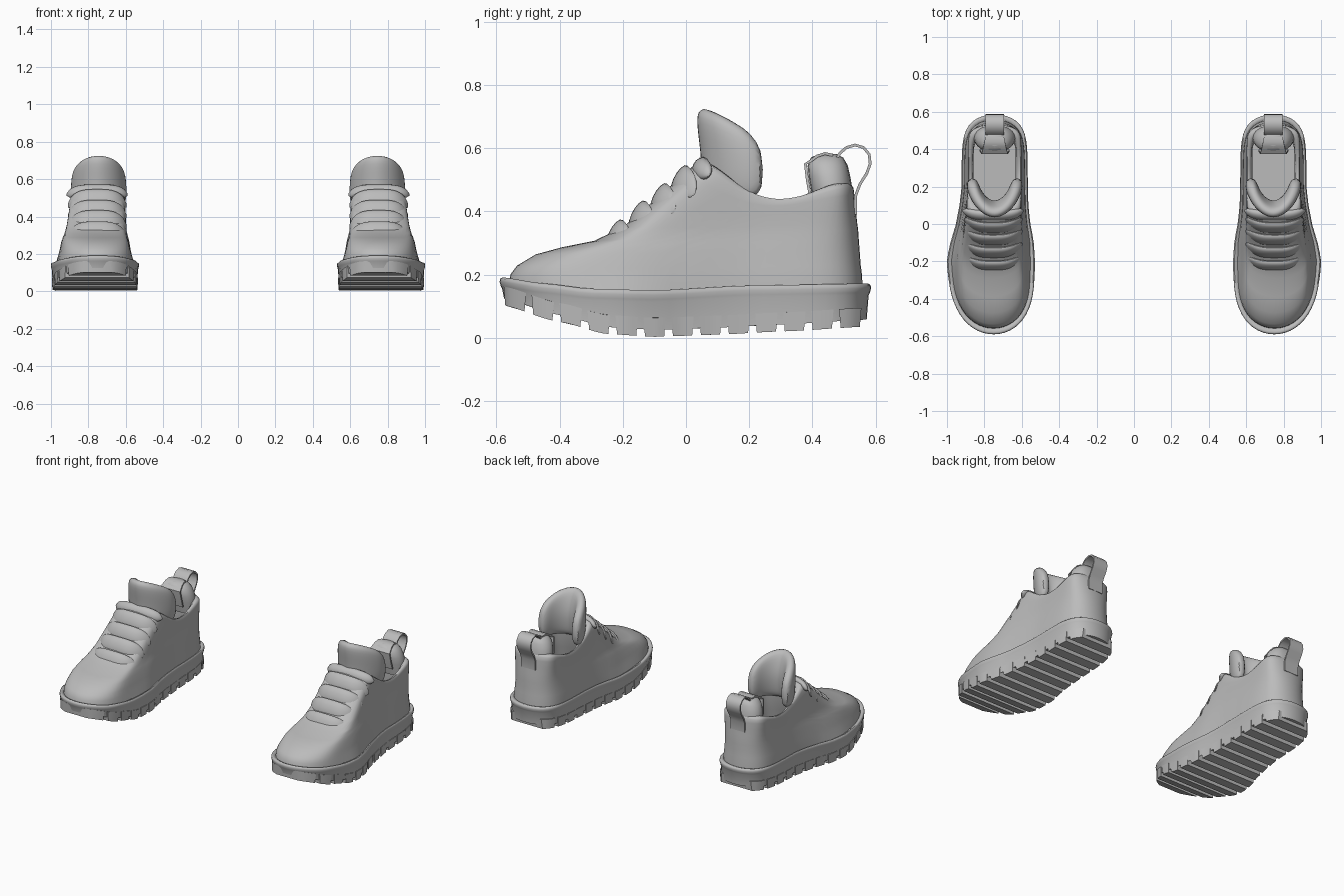
import bpy, bmesh, math

if "Cube" in bpy.data.objects:
    bpy.data.objects.remove(bpy.data.objects["Cube"])

grey = bpy.data.materials.new("mid grey")
grey.diffuse_color = (0.5, 0.5, 0.5, 1)
grey.use_nodes = True
grey.node_tree.nodes["Principled BSDF"].inputs["Base Color"].default_value = grey.diffuse_color


def lerp(table, y):
    """Eased interpolation through (y, value) pairs."""
    if y <= table[0][0]:
        return table[0][1]
    for (a, va), (b, vb) in zip(table, table[1:]):
        if y <= b:
            t = (y - a) / (b - a)
            return va + (vb - va) * (0.5 * t + 0.5 * t * t * (3 - 2 * t))
    return table[-1][1]


HALF = [(-.6, .215), (-.35, .23), (-.2, .235), (-.1, .222), (0, .198), (.1, .183), (.2, .176), (.6, .175)]
MID = [(-.6, .75), (-.2, .765), (0, .753), (.2, .745), (.6, .745)]
TOP = [(-.59, .185), (-.45, .165), (-.3, .148), (-.1, .143), (.2, .158), (.59, .165)]
BOT = [(-.59, .105), (-.4, .05), (-.25, .012), (-.1, .003), (.1, .01), (.3, .02), (.59, .036)]
CX = 0.745


def width(y, yf, yb, p=5, q=9):
    v = max(-1, min(1, (2 * y - yf - yb) / (yb - yf)))
    return lerp(HALF, y) * math.sqrt(max(0, 1 - abs(v) ** (p if v < 0 else q)))


def outline(yf, yb, scale, p=5, limit=1.0, n=72):
    """Closed plan outline of the foot between a front and a back point."""
    pts = []
    for i in range(n):
        a = 2 * math.pi * i / n
        y = (yf + yb) / 2 - math.cos(a) * (yb - yf) / 2
        side = 0 if i in (0, n // 2) else (1 if a < math.pi else -1)
        w = scale * width(y, yf, yb, p)
        w = w / (1 + (w / limit) ** 10) ** .1      # soft limit on the half width
        pts.append((lerp(MID, y) + side * w, y))
    return pts


def finish(name, bm, angle=40, subdiv=0):
    bmesh.ops.recalc_face_normals(bm, faces=bm.faces)
    me = bpy.data.meshes.new(name)
    bm.to_mesh(me)
    bm.free()
    me.materials.append(grey)
    ob = bpy.data.objects.new(name, me)
    bpy.context.collection.objects.link(ob)
    bpy.context.view_layer.objects.active = ob
    ob.select_set(True)
    bpy.ops.object.shade_smooth_by_angle(angle=math.radians(angle))
    ob.select_set(False)
    if subdiv:
        mod = ob.modifiers.new("round", 'SUBSURF')
        mod.levels = mod.render_levels = subdiv
    ob.modifiers.new("other_shoe", 'MIRROR')      # pair across x = 0
    return ob


def loft(name, rings, cap=(True, True), angle=40, subdiv=0):
    bm = bmesh.new()
    vs = [[bm.verts.new(c) for c in r] for r in rings]
    n = len(rings[0])
    for a, b in zip(vs, vs[1:]):
        for i in range(n):
            j = (i + 1) % n
            bm.faces.new((a[i], a[j], b[j], b[i]))
    if cap[0]:
        bm.faces.new(vs[0])
    if cap[1]:
        bm.faces.new(vs[-1])
    return finish(name, bm, angle, subdiv)


# Sole body with a rounded welt around its top edge
rings = []
for inset, base, off in [(.012, BOT, .022), (.006, TOP, -.03), (.002, TOP, -.022), (-.002, TOP, -.008),
                         (0, TOP, .002), (.008, TOP, .007), (.02, TOP, .004), (.035, TOP, -.004)]:
    o = outline(-.588 + inset, .584 - inset, 1 - inset * 3)
    rings.append([(x, y, lerp(base, y) + off) for x, y in o])
loft("sole", rings, angle=60)

# Tread lugs: tapered transverse bars following the curved underside
bm = bmesh.new()
count = 13
step = 1.15 / count
for k in range(count):
    y0 = -.577 + k * step
    y1 = y0 + step * .8
    levels = []
    for top in (True, False):
        g = 0 if top else .005
        left, right = [], []
        for j in range(5):
            y = y0 + g + (y1 - y0 - 2 * g) * j / 4
            w = width(y, -.588, .584) * (.985 if top else .97)
            z = lerp(BOT, y) + (.06 if top else 0)
            left.append(bm.verts.new((lerp(MID, y) - w, y, z)))
            right.append(bm.verts.new((lerp(MID, y) + w, y, z)))
        levels.append(left + right[::-1])
    a, b = levels
    bm.faces.new(a)
    bm.faces.new(b)
    for i in range(10):
        j = (i + 1) % 10
        bm.faces.new((a[i], a[j], b[j], b[i]))
finish("tread_lugs", bm, 30)

# Upper: rings from the welt to the collar, rolled over and down to the insole
# (front y, front z, back y, back z, width scale, side dip, front bluntness, half width limit)
UPPER = [(-.56, .165, .56, .14, .93, .015, 5, .24), (-.556, .20, .557, .2, .92, .015, 5, .21),
         (-.535, .228, .553, .23, .90, .01, 5, .198), (-.475, .264, .55, .27, .875, .0, 5, .187),
         (-.39, .287, .547, .31, .855, 0, 5, .177), (-.29, .307, .545, .34, .84, 0, 6, .17),
         (-.2, .35, .541, .37, .835, .01, 7, .165), (-.1, .435, .537, .41, .84, .035, 8, .162),
         (-.01, .515, .533, .45, .845, .065, 9, .16), (.03, .55, .53, .475, .84, .085, 9, .16),
         (.05, .56, .52, .488, .80, .085, 9, .16), (.075, .55, .50, .49, .72, .085, 9, .16),
         (.09, .52, .475, .47, .66, .08, 8, .16), (.09, .45, .465, .42, .64, .05, 8, .16),
         (.06, .33, .47, .32, .68, 0, 6, .16), (.03, .22, .48, .22, .68, 0, 5, .16)]
rings = []
for yf, zf, yb, zb, s, dip, p, limit in UPPER:
    r = []
    for x, y in outline(yf, yb, s, p, limit):
        t = max(0.0, min(1.0, (y - yf) / (yb - yf)))
        r.append((x, y, zf + (zb - zf) * t - dip * max(0.0, math.sin(math.pi * t ** .9)) ** 1.5))
    rings.append(r)
loft("upper", rings, (False, True), angle=70)


# Padded lace bands crossing the throat
def band(name, y, z, half, drop, breadth, thick, over=.22):
    dy, dz = .66, .75                   # direction up the throat slope
    rings = []
    for i in range(21):
        u = -1 + i / 10
        k = max(.2, max(0.0, 1 - abs(u) ** 6) ** .5)
        sag = drop * abs(u) ** 3
        cy, cz = y + dz * sag, z - dy * sag
        ring = []
        for j in range(14):
            a = 2 * math.pi * j / 14
            along, out = math.cos(a) * breadth * k, math.sin(a) * thick * k
            out += over * along         # upper edge overhangs the next band
            ring.append((CX + .008 + half * u, cy + dy * along - dz * out, cz + dz * along + dy * out))
        rings.append(ring)
    loft(name, rings, angle=60)


for i, (y, z, h) in enumerate([(-.225, .328, .158), (-.153, .388, .157), (-.085, .443, .157), (-.02, .5, .157)]):
    band("lace_band_%d" % (i + 1), y, z, h, .062, .05, .02)
band("top_lace", .045, .54, .163, .035, .034, .024, .1)

# Tongue: thick padded sheet wrapped in a U around the ankle front
rings = []
for i in range(15):
    u = -1 + i / 7
    a = u * 1.45
    ca, sa = math.cos(a), math.sin(a)
    top = .728 - .105 * abs(u) ** 2.2
    bot = .43 + .01 * abs(u)
    ring = []
    for j in range(16):
        b = 2 * math.pi * j / 16
        e = 1 if abs(u) < .99 else .6
        h = (math.sin(b) + 1) / 2 if e == 1 else .5 + .35 * math.sin(b)
        pad = (.04 - .008 * u * u) * math.copysign(abs(math.cos(b)) ** .6, math.cos(b)) * e
        lean = -.03 * max(0, h - .55) / .45 * ca
        x = CX + (.126 + pad) * sa
        y = .25 - (.165 + pad) * ca + lean + .015 * abs(u)
        ring.append((x, y, bot + (top - bot) * h))
    rings.append(ring)
loft("tongue", rings, angle=70, subdiv=1)

# Heel pad rising above the back of the collar
rings = []
for z, hx, yf, yb in [(.40, .11, .41, .525), (.47, .112, .395, .527), (.51, .105, .388, .52), (.545, .09, .385, .512),
                      (.57, .066, .395, .498), (.582, .03, .42, .475)]:
    ring = []
    for j in range(20):
        a = 2 * math.pi * j / 20
        c, s = math.cos(a), math.sin(a)
        ring.append((CX + hx * math.copysign(abs(c) ** .7, c), (yf + yb) / 2 + s * (yb - yf) / 2, z))
    rings.append(ring)
loft("heel_pad", rings, angle=70)


# Strap ribbons: pull loop behind the heel and the flared tab inside it
def ribbon(name, path, half, flare=0, thick=.009):
    rings = []
    for i, (y, z) in enumerate(path):
        (ya, za), (yb, zb) = path[max(0, i - 1)], path[min(len(path) - 1, i + 1)]
        d = math.hypot(yb - ya, zb - za)
        ny, nz = (zb - za) / d * thick / 2, -(yb - ya) / d * thick / 2
        w = half + flare * i / (len(path) - 1)
        rings.append([(CX - w, y - ny, z - nz), (CX + w, y - ny, z - nz),
                      (CX + w, y + ny, z + nz), (CX - w, y + ny, z + nz)])
    loft(name, rings, angle=50)


ribbon("pull_loop", [(.536, .39), (.537, .45), (.55, .485), (.572, .52), (.583, .55), (.58, .58), (.562, .602),
                     (.535, .61), (.508, .602), (.488, .585), (.473, .56), (.462, .54)], .05)
ribbon("heel_tab", [(.465, .578), (.44, .583), (.415, .575), (.395, .56), (.378, .55), (.384, .50), (.393, .45)], .05, .03)
